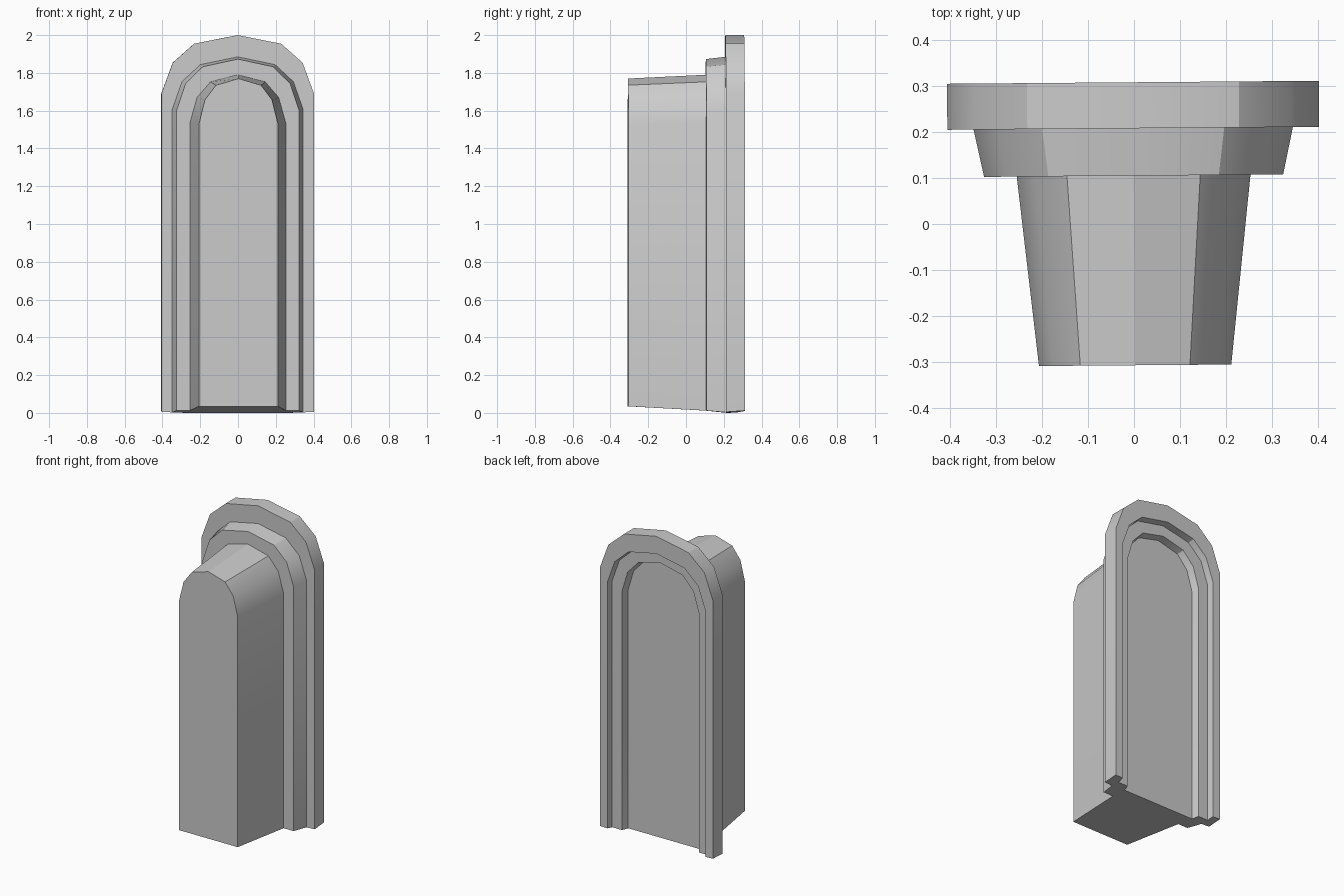
import bpy
import bmesh

if "Cube" in bpy.data.objects:
    bpy.data.objects.remove(bpy.data.objects["Cube"])

# Half-arch shape shared by every step: (fraction of half width, fraction of arch rise)
ARCH = [(1, 0), (0.85, 0.53), (0.57, 0.853), (0, 1)]

# Steps from front to back: y, bottom z, half width, spring z, apex z
STEPS = [
    (-0.307, 0.035, 0.209, 1.53, 1.77),   # block front
    (0.105, 0.012, 0.254, 1.535, 1.79),   # block rear
    (0.105, 0.012, 0.325, 1.60, 1.873),   # inner frame front
    (0.208, 0.003, 0.347, 1.605, 1.885),  # inner frame rear
    (0.208, 0.005, 0.404, 1.69, 2.0),     # outer rim front
    (0.308, 0.012, 0.404, 1.69, 2.0),     # outer rim back
    (0.308, 0.010, 0.350, 1.61, 1.887),   # recess mouth
    (0.265, 0.002, 0.345, 1.605, 1.88),   # recess ledge outside
    (0.265, 0.002, 0.275, 1.555, 1.81),   # recess ledge inside
    (0.220, 0.000, 0.262, 1.55, 1.80),    # back panel
]


def arch_loop(bm, y, z0, w, spring, apex):
    half = [(w, z0)] + [(w * fx, spring + (apex - spring) * fz) for fx, fz in ARCH]
    pts = half + [(-x, z) for x, z in reversed(half[:-1])]
    return [bm.verts.new((x, y, z)) for x, z in pts]


bm = bmesh.new()
loops = [arch_loop(bm, *s) for s in STEPS]

# Walls between neighbouring arches
for a, b in zip(loops, loops[1:]):
    for i in range(len(a) - 1):
        bm.faces.new((a[i], a[i + 1], b[i + 1], b[i]))

# Front face and recessed back panel
bm.faces.new(loops[0])
bm.faces.new(loops[-1])

# Underside: block, core, and the two stepped frame ends
A, B, J = loops[0], loops[1], loops[-1]
bm.faces.new((A[0], B[0], B[-1], A[-1]))
bm.faces.new((B[0], J[0], J[-1], B[-1]))
for side in (0, -1):
    bm.faces.new([l[side] for l in loops[1:]])

bmesh.ops.recalc_face_normals(bm, faces=bm.faces)
mesh = bpy.data.meshes.new("arched_niche")
bm.to_mesh(mesh)
bm.free()

obj = bpy.data.objects.new("arched_niche", mesh)
bpy.context.collection.objects.link(obj)
obj.rotation_euler.z = 0.008  # slight turn seen from the top
bpy.context.view_layer.objects.active = obj
obj.select_set(True)
bpy.ops.object.shade_smooth_by_angle(angle=0.52)
